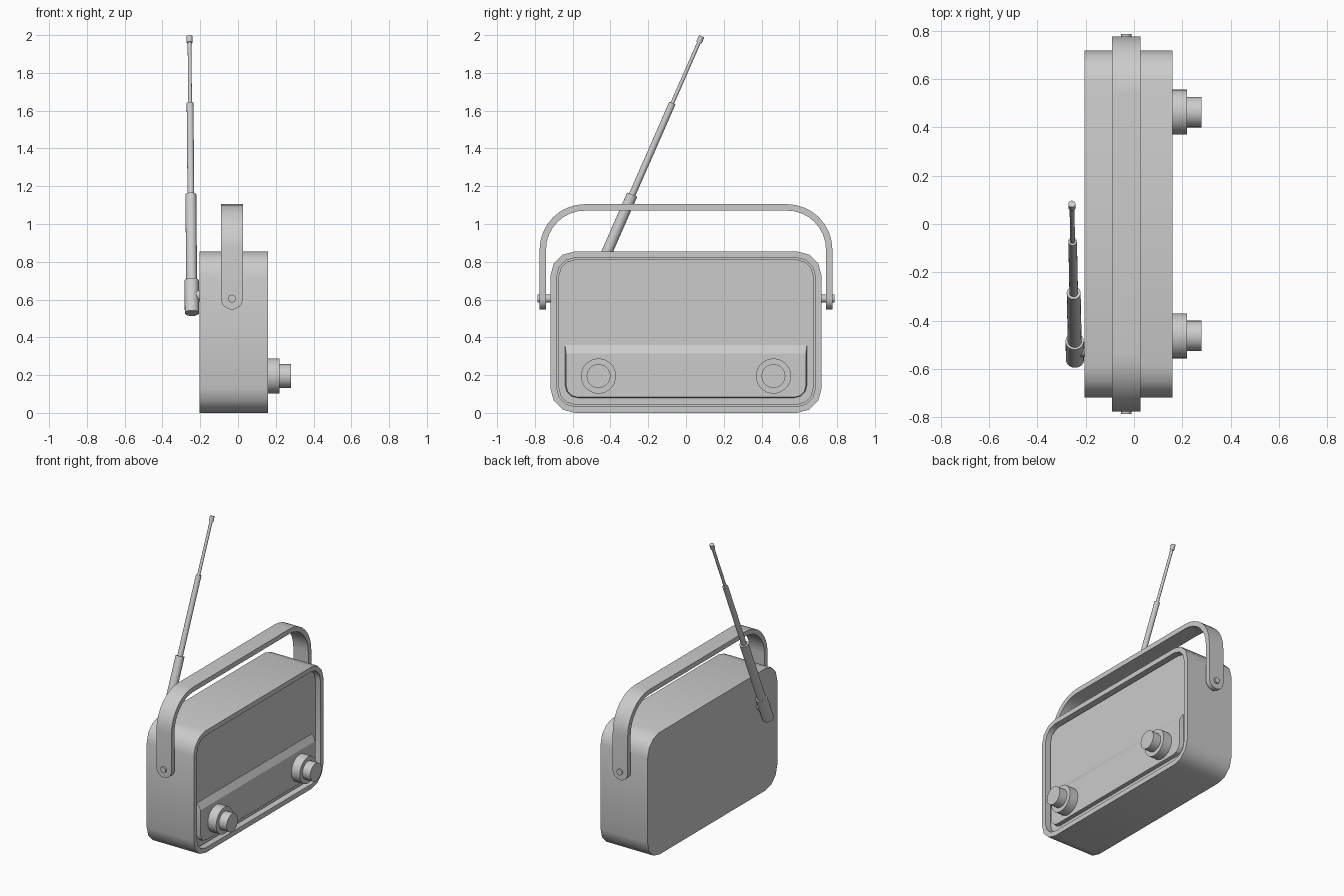
import bpy, bmesh
from math import sin, cos, pi, radians
from mathutils import Vector

if "Cube" in bpy.data.objects:
    bpy.data.objects.remove(bpy.data.objects["Cube"])


def loft(name, loops, angle=40):
    """Skin a list of equal-length point loops and cap both ends."""
    bm = bmesh.new()
    rings = [[bm.verts.new(p) for p in loop] for loop in loops]
    n = len(rings[0])
    for a, b in zip(rings, rings[1:]):
        for i in range(n):
            j = (i + 1) % n
            bm.faces.new((a[i], a[j], b[j], b[i]))
    bm.faces.new(rings[0])
    bm.faces.new(rings[-1])
    bmesh.ops.recalc_face_normals(bm, faces=bm.faces)
    me = bpy.data.meshes.new(name)
    bm.to_mesh(me)
    bm.free()
    ob = bpy.data.objects.new(name, me)
    bpy.context.collection.objects.link(ob)
    bpy.ops.object.select_all(action='DESELECT')
    ob.select_set(True)
    bpy.context.view_layer.objects.active = ob
    bpy.ops.object.shade_smooth_by_angle(angle=radians(angle))
    return ob


def rounded(x, hy, z0, z1, r_bottom, r_top, seg=3):
    """Rounded rectangle in the plane at x."""
    pts = []
    corners = ((1, z1, -1, r_top), (-1, z1, -1, r_top),
               (-1, z0, 1, r_bottom), (1, z0, 1, r_bottom))
    for k, (s, z, inward, r) in enumerate(corners):
        for i in range(seg + 1):
            a = (k + i / seg) * pi / 2
            pts.append((x, s * (hy - r) + r * cos(a), z + inward * r + r * sin(a)))
    return pts


def turned(name, start, direction, profile, sides=32):
    """Round part from (distance, radius) steps along a direction."""
    d = Vector(direction).normalized()
    u = d.orthogonal().normalized()
    v = d.cross(u)
    loops = [[Vector(start) + d * t + (u * cos(2 * pi * i / sides) + v * sin(2 * pi * i / sides)) * r
              for i in range(sides)] for t, r in profile]
    return loft(name, loops)


def inset(x, d):
    """Case outline shrunk by d."""
    return rounded(x, 0.718 - d, d, 0.855 - d, 0.13 - d, 0.13 - d)


# Case with a recessed front, and the panel sitting in the recess
loft("case", [inset(-0.205, 0), inset(0.16, 0), inset(0.16, 0.034), inset(0.115, 0.034)])
loft("front_panel", [inset(0.11, 0.044), inset(0.128, 0.044)])

# Raised control console with a sloping top edge
loft("control_console", [rounded(0.12, 0.64, 0.08, 0.36, 0.065, 0.002),
                         rounded(0.13, 0.64, 0.08, 0.36, 0.065, 0.002),
                         rounded(0.155, 0.635, 0.083, 0.315, 0.062, 0.002)], 20)

# Knobs and handle pivot pins on both sides
for side, s in (("left", -1), ("right", 1)):
    turned("knob_" + side, (0.14, s * 0.463, 0.195), (1, 0, 0),
           [(0, 0.093), (0.08, 0.093), (0.08, 0.063), (0.14, 0.063)])
    turned("handle_pin_" + side, (-0.032, s * 0.70, 0.605), (0, s, 0),
           [(0, 0.021), (0.086, 0.021)], 16)

# Carrying handle: flat band with rounded ends, half described then mirrored
HW, T, PIVOT, OUT, TOP, R = 0.058, 0.034, 0.605, 0.775, 1.105, 0.24
half = []
for i in range(8):
    a = radians(86) * (1 - i / 7)
    half.append((OUT, PIVOT - HW * sin(a), 1, 0, HW * cos(a)))
for i in range(9):
    a = pi / 2 * i / 8
    half.append((OUT - R + R * cos(a), TOP - R + R * sin(a), cos(a), sin(a), HW))
path = half + [(-y, z, -ny, nz, w) for y, z, ny, nz, w in reversed(half)]
loft("handle", [[(-0.032 - w, y, z), (-0.032 + w, y, z),
                 (-0.032 + w, y - ny * T, z - nz * T), (-0.032 - w, y - ny * T, z - nz * T)]
                for y, z, ny, nz, w in path])

# Telescopic antenna leaning on the back
base, tip = Vector((-0.244, -0.56, 0.528)), Vector((-0.257, 0.083, 1.994))
axis = tip - base
steps = ((0.528, 0.70, 0.038), (0.70, 1.155, 0.029), (1.155, 1.64, 0.018),
         (1.64, 1.96, 0.010), (1.96, 1.994, 0.015))
profile = []
for z0, z1, r in steps:
    for z in (z0, z1):
        profile.append(((z - base.z) / axis.z * axis.length, r))
turned("antenna", base, axis, profile, 20)

# Small mount joining the antenna base to the case
turned("antenna_mount", (-0.24, -0.52, 0.62), (1, 0, 0), [(0, 0.03), (0.05, 0.03)], 16)
